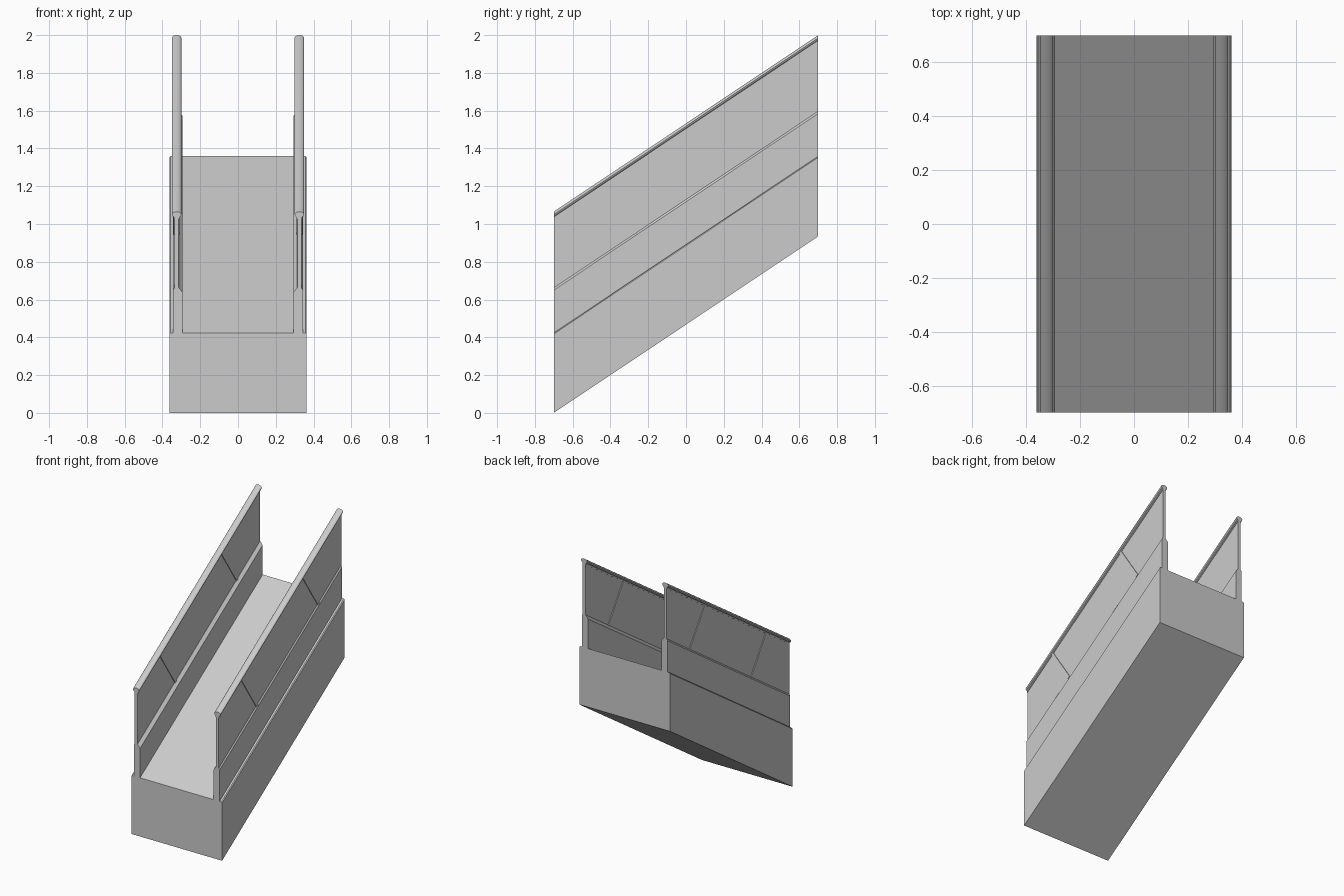
import bpy, bmesh, math

HALF = 0.70            # half length along y
RISE = 0.935           # climb from front to back
SLOPE = RISE / (2 * HALF)

if "Cube" in bpy.data.objects:
    bpy.data.objects.remove(bpy.data.objects["Cube"], do_unlink=True)

grey = bpy.data.materials.new("plain_grey")
grey.use_nodes = True
colour = (0.6, 0.6, 0.6, 1)
grey.diffuse_color = colour
grey.node_tree.nodes["Principled BSDF"].inputs["Base Color"].default_value = colour


def finish(name, bm, mirrored=False, smooth=False):
    """Turn a bmesh into a named object, optionally mirrored to the other side."""
    bmesh.ops.recalc_face_normals(bm, faces=bm.faces)
    mesh = bpy.data.meshes.new(name)
    bm.to_mesh(mesh)
    bm.free()
    mesh.materials.append(grey)
    obj = bpy.data.objects.new(name, mesh)
    bpy.context.collection.objects.link(obj)
    if smooth:
        bpy.ops.object.select_all(action='DESELECT')
        obj.select_set(True)
        bpy.context.view_layer.objects.active = obj
        bpy.ops.object.shade_smooth_by_angle(angle=math.radians(40))
    if mirrored:
        obj.modifiers.new("other_side", 'MIRROR').use_axis[0] = True
    return obj


def sloped_prism(name, profile, **options):
    """Extrude an (x, z) profile along y while climbing the slope."""
    bm = bmesh.new()
    front = [bm.verts.new((x, -HALF, z)) for x, z in profile]
    back = [bm.verts.new((x, HALF, z + RISE)) for x, z in profile]
    bm.faces.new(front)
    bm.faces.new(back[::-1])
    for i in range(len(profile)):
        j = (i + 1) % len(profile)
        bm.faces.new((front[i], back[i], back[j], front[j]))
    return finish(name, bm, **options)


# Solid sloping base with slightly eased top edges
sloped_prism("base", [(-0.363, 0), (0.363, 0), (0.363, 0.418), (0.357, 0.424),
                      (-0.357, 0.424), (-0.363, 0.418)])

# Low side walls, chamfered toward the panels
sloped_prism("side_wall", [(0.293, 0.41), (0.343, 0.41), (0.343, 0.65),
                           (0.336, 0.662), (0.313, 0.662), (0.293, 0.637)],
             mirrored=True)

# Thin upright panels
sloped_prism("side_panel", [(0.314, 0.65), (0.336, 0.65),
                            (0.336, 1.04), (0.314, 1.04)], mirrored=True)

# Rounded handrails with a narrow neck underneath
crown = [(0.325 + 0.025 * math.cos(a), 1.050 + 0.015 * math.sin(a))
         for a in (math.pi * i / 10 for i in range(11))]
sloped_prism("handrail", crown + [(0.304, 1.040), (0.311, 1.037), (0.311, 1.026),
                                  (0.339, 1.026), (0.339, 1.037), (0.346, 1.040)],
             mirrored=True, smooth=True)

# Narrow joint strips set square to the slope
for label, y in (("front", -0.352), ("back", 0.350)):
    bm = bmesh.new()
    bmesh.ops.create_cube(bm, size=1)
    bmesh.ops.scale(bm, vec=(0.032, 0.02, 0.308), verts=bm.verts)
    strip = finish(label + "_panel_joint", bm)
    # Place the geometry itself so the mirror stays centred on the model
    angle = math.atan(SLOPE)
    for v in strip.data.vertices:
        x, a, b = v.co
        v.co = (x + 0.325,
                y + a * math.cos(angle) - b * math.sin(angle),
                0.845 + SLOPE * (y + HALF) + a * math.sin(angle) + b * math.cos(angle))
    strip.modifiers.new("other_side", 'MIRROR').use_axis[0] = True
